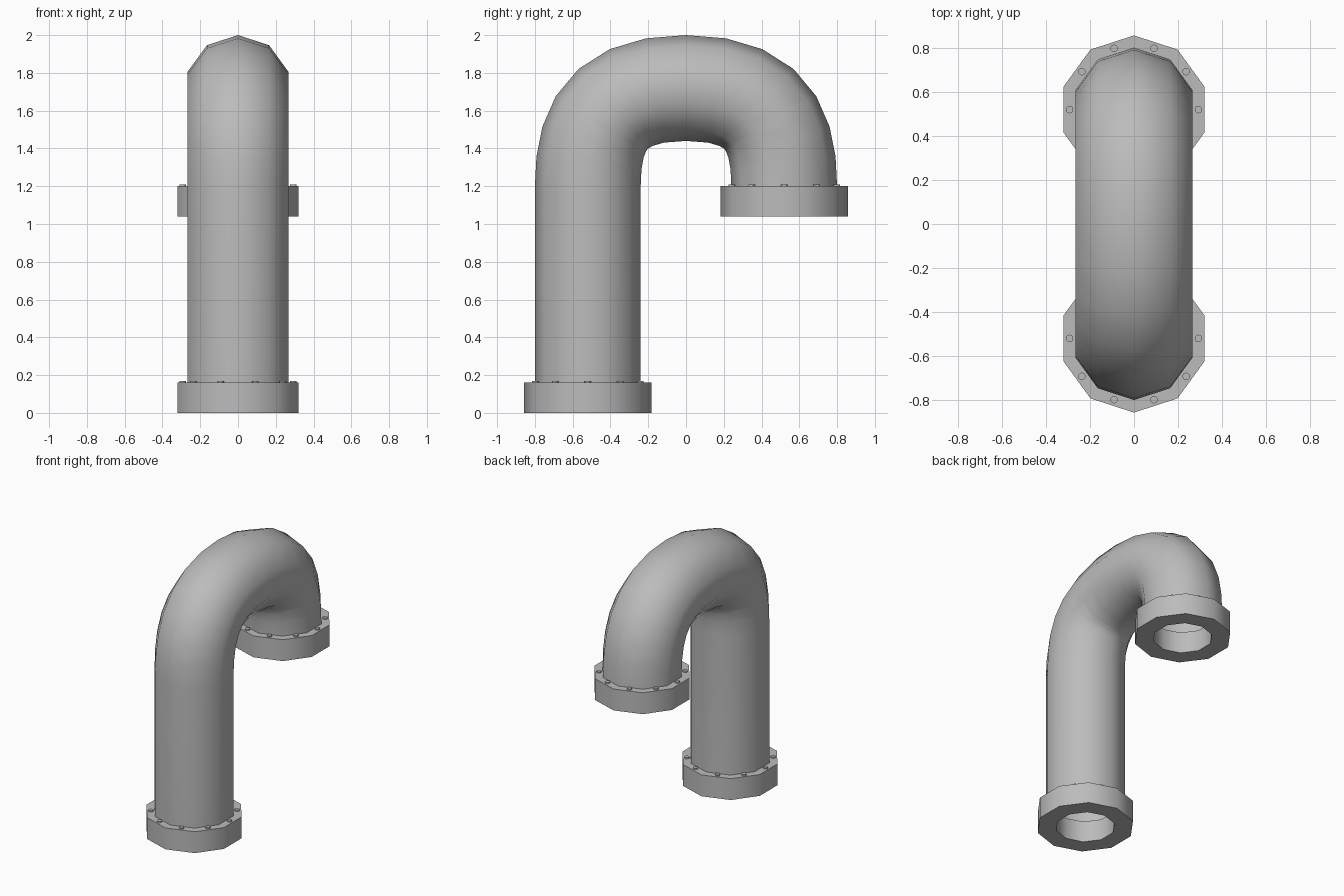
import bpy
import bmesh
from math import cos, sin, pi, radians
from mathutils import Vector
from mathutils.geometry import interpolate_bezier

if "Cube" in bpy.data.objects:
    bpy.data.objects.remove(bpy.data.objects["Cube"], do_unlink=True)

SIDES = 10
PIPE_Y, PIPE_R = 0.52, 0.28
FLANGE_R, HOLE_R, FLANGE_H = 0.337, 0.205, 0.16
BEND_Z, TOP_Z = 1.2, 1.72

metal = bpy.data.materials.new("grey metal")
metal.use_nodes = True
GREY = (0.5, 0.5, 0.5, 1)
metal.diffuse_color = GREY
metal.node_tree.nodes["Principled BSDF"].inputs["Base Color"].default_value = GREY


def finish(bm, name, location=(0, 0, 0), angle=40):
    mesh = bpy.data.meshes.new(name)
    bm.to_mesh(mesh)
    bm.free()
    mesh.materials.append(metal)
    obj = bpy.data.objects.new(name, mesh)
    obj.location = location
    bpy.context.collection.objects.link(obj)
    bpy.ops.object.select_all(action="DESELECT")
    obj.select_set(True)
    bpy.context.view_layer.objects.active = obj
    bpy.ops.object.shade_smooth_by_angle(angle=radians(angle))
    return obj


def bridge(bm, a, b):
    for i in range(len(a)):
        j = (i + 1) % len(a)
        bm.faces.new((a[i], a[j], b[j], b[i]))


def make_pipe():
    # Centre line: straight riser, then a U bend mirrored about y = 0
    half = interpolate_bezier(
        Vector((0, -PIPE_Y, BEND_Z)), Vector((0, -PIPE_Y, BEND_Z + 0.3)),
        Vector((0, -0.43, TOP_Z)), Vector((0, 0, TOP_Z)), 8)
    bend = half + [Vector((0, -p.y, p.z)) for p in reversed(half[:-1])]
    path = [Vector((0, -PIPE_Y, FLANGE_H))] + bend

    # Sweep a ten-sided section along it
    bm = bmesh.new()
    rings = []
    side = Vector((1, 0, 0))
    up = Vector((0, 0, 1))
    for i, p in enumerate(path):
        if i < 2:
            tangent = up
        elif i == len(path) - 1:
            tangent = -up
        else:
            tangent = (path[i + 1] - path[i - 1]).normalized()
        normal = tangent.cross(side)
        rings.append([bm.verts.new(p + PIPE_R * (sin(t) * side + cos(t) * normal))
                      for t in (2 * pi * k / SIDES for k in range(SIDES))])
    for a, b in zip(rings, rings[1:]):
        bridge(bm, a, b)
    bmesh.ops.recalc_face_normals(bm, faces=bm.faces)
    finish(bm, "pipe", angle=60)


def make_flange(name, y, z):
    # Ten-sided collar with a matching hole
    bm = bmesh.new()
    loops = []
    for r, h in ((FLANGE_R, 0), (FLANGE_R, FLANGE_H), (HOLE_R, FLANGE_H), (HOLE_R, 0)):
        loops.append([bm.verts.new((r * sin(t), r * cos(t), h))
                      for t in (2 * pi * k / SIDES for k in range(SIDES))])
    for i in range(4):
        bridge(bm, loops[i], loops[(i + 1) % 4])
    bmesh.ops.recalc_face_normals(bm, faces=bm.faces)
    finish(bm, name, (0, y, z))


def make_bolts(name, y, z):
    # One low bolt head in the middle of each collar side
    bm = bmesh.new()
    for k in range(SIDES):
        t = 2 * pi * k / SIDES
        head = bmesh.ops.create_cone(bm, cap_ends=True, segments=12,
                                     radius1=0.017, radius2=0.017, depth=0.02)
        bmesh.ops.translate(bm, verts=head["verts"],
                            vec=(0.293 * cos(t), 0.293 * sin(t), 0))
    finish(bm, name, (0, y, z))


make_pipe()
for label, y, z in (("lower", -PIPE_Y, 0), ("upper", PIPE_Y, BEND_Z - FLANGE_H)):
    make_flange(label + "_flange", y, z)
    make_bolts(label + "_flange_bolts", y, z + FLANGE_H)
